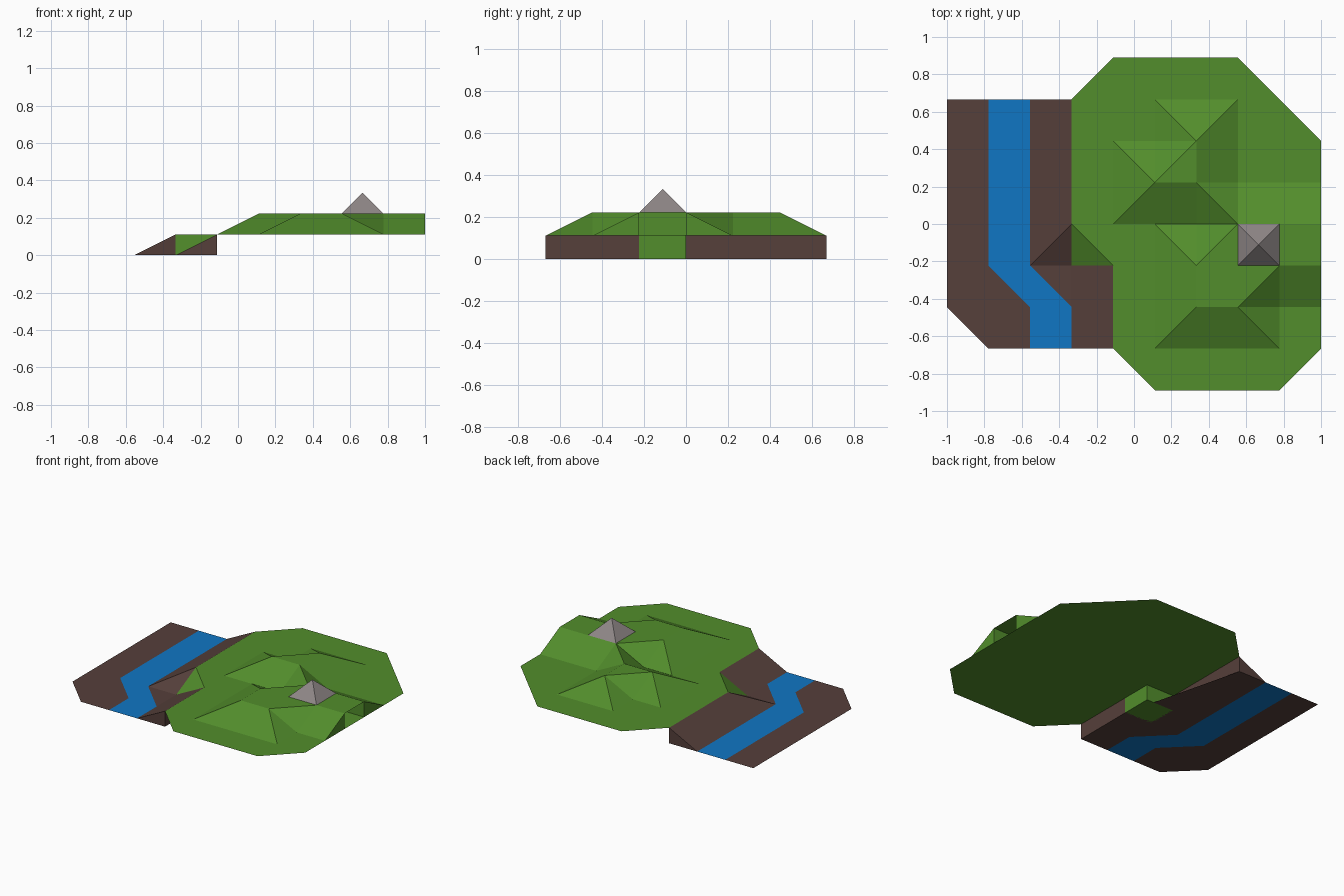
import bpy, bmesh

if "Cube" in bpy.data.objects:
    bpy.data.objects.remove(bpy.data.objects["Cube"])

U = 1 / 9          # half a terrain tile; tile corners lie on odd x / even y


def material(name, rgb):
    m = bpy.data.materials.new(name)
    m.diffuse_color = (*rgb, 1)
    m.use_nodes = True
    m.node_tree.nodes["Principled BSDF"].inputs["Base Color"].default_value = m.diffuse_color
    return m


GRASS = material("grass", (0.085, 0.27, 0.025))
EARTH = material("earth", (0.092, 0.05, 0.043))
WATER = material("water", (0.005, 0.18, 0.55))
STONE = material("stone", (0.27, 0.24, 0.24))


def finish(name, bm, mat):
    bmesh.ops.triangulate(bm, faces=[f for f in bm.faces if len(f.verts) > 4])
    bmesh.ops.scale(bm, vec=(U, U, U), verts=bm.verts)
    me = bpy.data.meshes.new(name)
    bm.to_mesh(me)
    bm.free()
    me.materials.append(mat)
    ob = bpy.data.objects.new(name, me)
    bpy.context.collection.objects.link(ob)
    return ob


def sheet(name, outline, z, mat):
    """Flat polygon, counter-clockwise from above."""
    bm = bmesh.new()
    bm.faces.new([bm.verts.new((x, y, z)) for x, y in outline])
    return finish(name, bm, mat)


def terrain(name, cells, height, base, mat):
    """Sloping tiles, creased along their higher diagonal, with walls down to base."""
    bm = bmesh.new()
    for x, y in cells:
        ring = [(x, y), (x + 2, y), (x + 2, y + 2), (x, y + 2)]
        v = [bm.verts.new((*p, height(p))) for p in ring]
        z = [p.co.z for p in v]
        if z[0] + z[2] < z[1] + z[3]:
            v = v[1:] + v[:1]
        bm.faces.new((v[0], v[1], v[2]))
        bm.faces.new((v[0], v[2], v[3]))
    bmesh.ops.remove_doubles(bm, verts=bm.verts, dist=0.001)
    for e in [e for e in bm.edges if e.is_boundary]:
        a, b = (l.copy() for l in (e.link_loops[0].vert.co,
                                   e.link_loops[0].link_loop_next.vert.co))
        pts = [b, a]
        if a.z > base:
            pts.append((a.x, a.y, base))
        if b.z > base:
            pts.append((b.x, b.y, base))
        if len(pts) > 2:
            bm.faces.new([bm.verts.new(p) for p in pts])
    return finish(name, bm, mat)


# River valley floor
sheet("left_bank", [(-9, 6), (-9, -4), (-7, -4), (-7, -6), (-5, -6), (-5, -4),
                    (-7, -2), (-7, 6)], 0, EARTH)
sheet("river", [(-7, 6), (-7, -2), (-5, -4), (-5, -6), (-3, -6), (-3, -4),
                (-5, -2), (-5, 6)], 0, WATER)
sheet("right_bank_floor", [(-5, 6), (-5, -2), (-3, -4), (-3, -6), (-1, -6),
                           (-1, -2), (-3, -2), (-3, 6)], 0, EARTH)


# Earth bank rising to the plateau, and the grassy tile in its bend
def bank_height(p):
    x, y = p
    return 1 if x == -1 or (x == -3 and y >= 0) else 0


terrain("right_bank_slope", [(-5, y) for y in range(-2, 6, 2)] + [(-3, -6), (-3, -4)],
        bank_height, 0, EARTH)
terrain("bank_corner", [(-3, -2)], bank_height, 0, GRASS)
sheet("bank_corner_base", [(-3, -2), (-1, -2), (-1, 0), (-3, 0)], 0, GRASS)

# Plateau, open beneath the raised flat tiles
sheet("plateau", [(-3, 6), (-3, 0), (-1, 0), (-1, -6), (1, -8), (7, -8), (9, -6),
                  (9, -2), (5, -2), (5, 0), (9, 0), (9, 4), (5, 8), (-1, 8)], 1, GRASS)

# Hills
PEAKS = {(1, 2), (3, 2), (3, 4), (3, -2), (3, -4), (5, -4), (5, -2), (5, 0),
         (7, 0), (9, 0), (7, -2), (9, -2)}


def hill_height(p):
    return 2 if p in PEAKS else 1


hill_cells = []
for cx in range(-1, 9, 2):
    for cy in range(-6, 6, 2):
        hs = [hill_height((cx + i, cy + j)) for i in (0, 2) for j in (0, 2)]
        if max(hs) == 2 and not (cx >= 5 and cy == -2):
            hill_cells.append((cx, cy))
terrain("hills", hill_cells, hill_height, 1, GRASS)
sheet("hilltop", [(7, -2), (9, -2), (9, 0), (7, 0)], 2, GRASS)

# Stone summit
bm = bmesh.new()
base = [bm.verts.new((x, y, 2)) for x, y in ((5, -2), (7, -2), (7, 0), (5, 0))]
tip = bm.verts.new((6, -1, 3))
bm.faces.new(base[::-1])
for i in range(4):
    bm.faces.new((base[i], base[(i + 1) % 4], tip))
finish("summit", bm, STONE)
